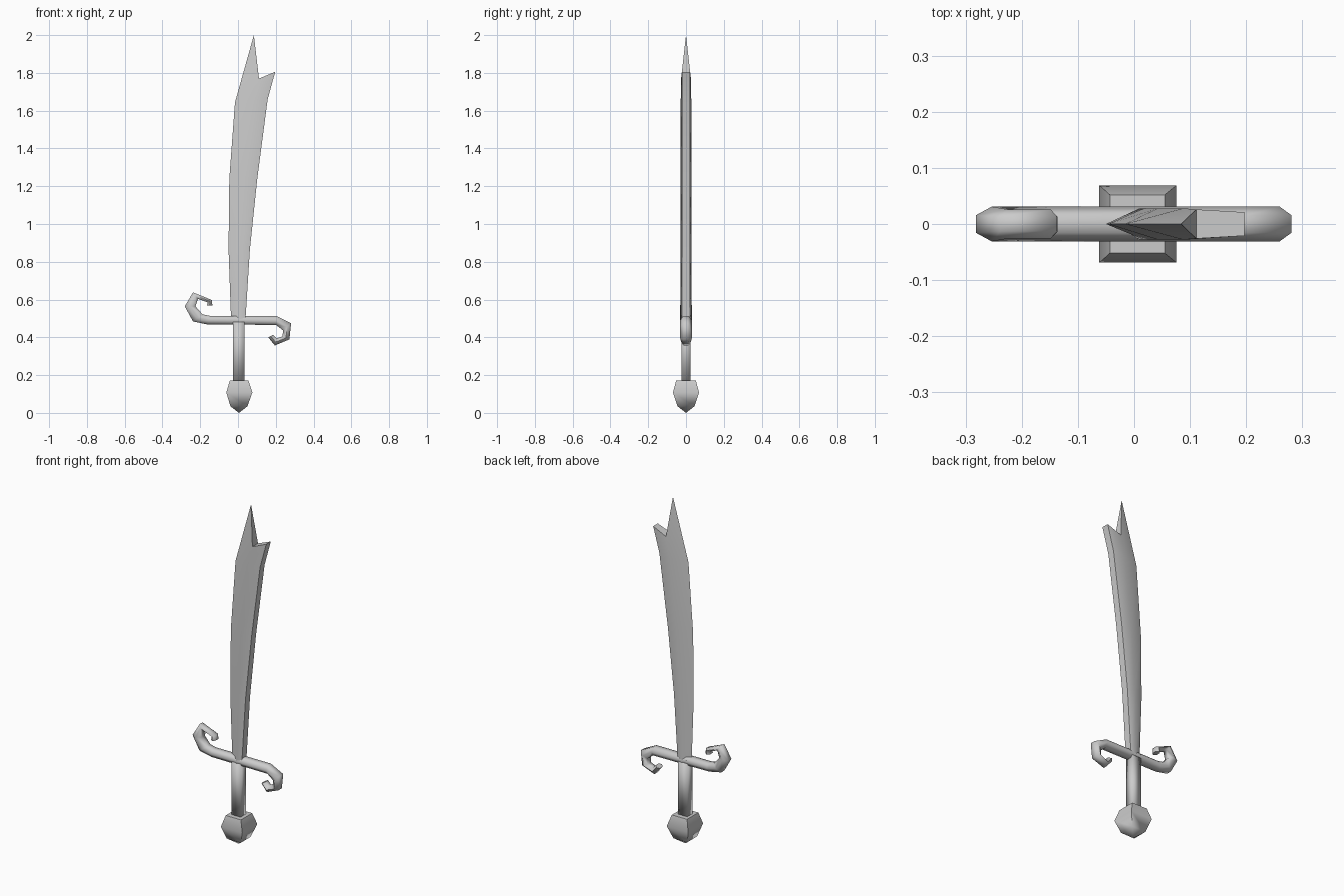
import bpy, bmesh, math

if "Cube" in bpy.data.objects:
    bpy.data.objects.remove(bpy.data.objects["Cube"])


def finish(name, bm, angle):
    bmesh.ops.recalc_face_normals(bm, faces=bm.faces)
    me = bpy.data.meshes.new(name)
    bm.to_mesh(me)
    bm.free()
    ob = bpy.data.objects.new(name, me)
    bpy.context.collection.objects.link(ob)
    bpy.ops.object.select_all(action='DESELECT')
    ob.select_set(True)
    bpy.context.view_layer.objects.active = ob
    bpy.ops.object.shade_smooth_by_angle(angle=math.radians(angle))
    return ob


def loft(bm, rings, cap_start=True, cap_end=True):
    loops = [[bm.verts.new(p) for p in r] for r in rings]
    n = len(loops[0])
    for a, b in zip(loops, loops[1:]):
        for i in range(n):
            j = (i + 1) % n
            bm.faces.new((a[i], a[j], b[j], b[i]))
    if cap_start:
        bm.faces.new(loops[0])
    if cap_end:
        bm.faces.new(loops[-1])
    return loops


def rect(cx, hx, hy, z):
    return [(cx - hx, -hy, z), (cx + hx, -hy, z), (cx + hx, hy, z), (cx - hx, hy, z)]


# pommel: square stack closing to a point
bm = bmesh.new()
loops = loft(bm, [rect(.006, .049, .052, .172), rect(.007, .069, .069, .108),
                  rect(.005, .045, .045, .035)], cap_end=False)
low = loops[-1]
apex = bm.verts.new((.005, 0, 0))
for i in range(4):
    bm.faces.new((low[i], low[(i + 1) % 4], apex))
finish("pommel", bm, 60)

# grip
bm = bmesh.new()
loft(bm, [rect(.004, .030, .025, .16), rect(.004, .030, .025, .50)])
finish("grip", bm, 100)

# crossguard: outer and inner edge points (x, z) along the S shape
outer = [(-.136, .568), (-.137, .597), (-.238, .638), (-.282, .564), (-.238, .484),
         (-.160, .468), (.201, .466), (.280, .474), (.272, .389), (.195, .357), (.160, .400)]
inner = [(-.164, .568), (-.160, .585), (-.212, .604), (-.225, .564), (-.188, .522),
         (-.150, .514), (.201, .514), (.238, .437), (.236, .405), (.204, .394), (.185, .413)]
# the outside of the bend swaps sides on the right-hand curl
outer[6:] = [(.201, .514), (.281, .474), (.272, .389), (.195, .357), (.160, .400)]
inner[6:] = [(.201, .466), (.238, .437), (.236, .405), (.204, .394), (.185, .413)]
lower = outer[:6] + inner[6:]
upper = inner[:6] + outer[6:]
rings = []
for k, ((ax, az), (bx, bz)) in enumerate(zip(lower, upper)):
    h = .026 if k < 3 or k > 8 else .031
    mx, mz = (ax + bx) / 2, (az + bz) / 2
    rings.append([(ax, -h * .5, az), (mx, -h, mz), (bx, -h * .5, bz),
                  (bx, h * .5, bz), (mx, h, mz), (ax, h * .5, az)])
bm = bmesh.new()
loft(bm, rings)
finish("crossguard", bm, 70)

# blade: sharp left edge, thick right spine, (left x, right x, left z, right z)
rows = [(-.035, .038, .48, .48), (-.038, .042, .53, .53), (-.050, .063, .866, .866),
        (-.046, .102, 1.24, 1.24), (-.016, .157, 1.644, 1.66)]
rings = []
for l, r, zl, zr in rows:
    m, zm = l + (r - l) * .6, (zl + zr) / 2
    rings.append([(l, 0, zl), (m, -.028, zm), (r, -.021, zr), (r, .021, zr), (m, .028, zm)])
bm = bmesh.new()
L, M0, R0, R1, M1 = loft(bm, rings, cap_end=False)[-1]

# notched blade tip
P = bm.verts.new((.084, 0, 2.0))
N0, N1 = [bm.verts.new((.111, y, 1.77)) for y in (-.026, .026)]
T0, T1 = [bm.verts.new((.197, y, 1.806)) for y in (-.021, .021)]
for f in ((L, M0, P), (M0, N0, P), (M1, L, P), (N1, M1, P), (M0, R0, T0, N0),
          (R1, M1, N1, T1), (R0, R1, T1, T0), (N0, T0, T1, N1), (N0, N1, P)):
    bm.faces.new(f)
finish("blade", bm, 60)
